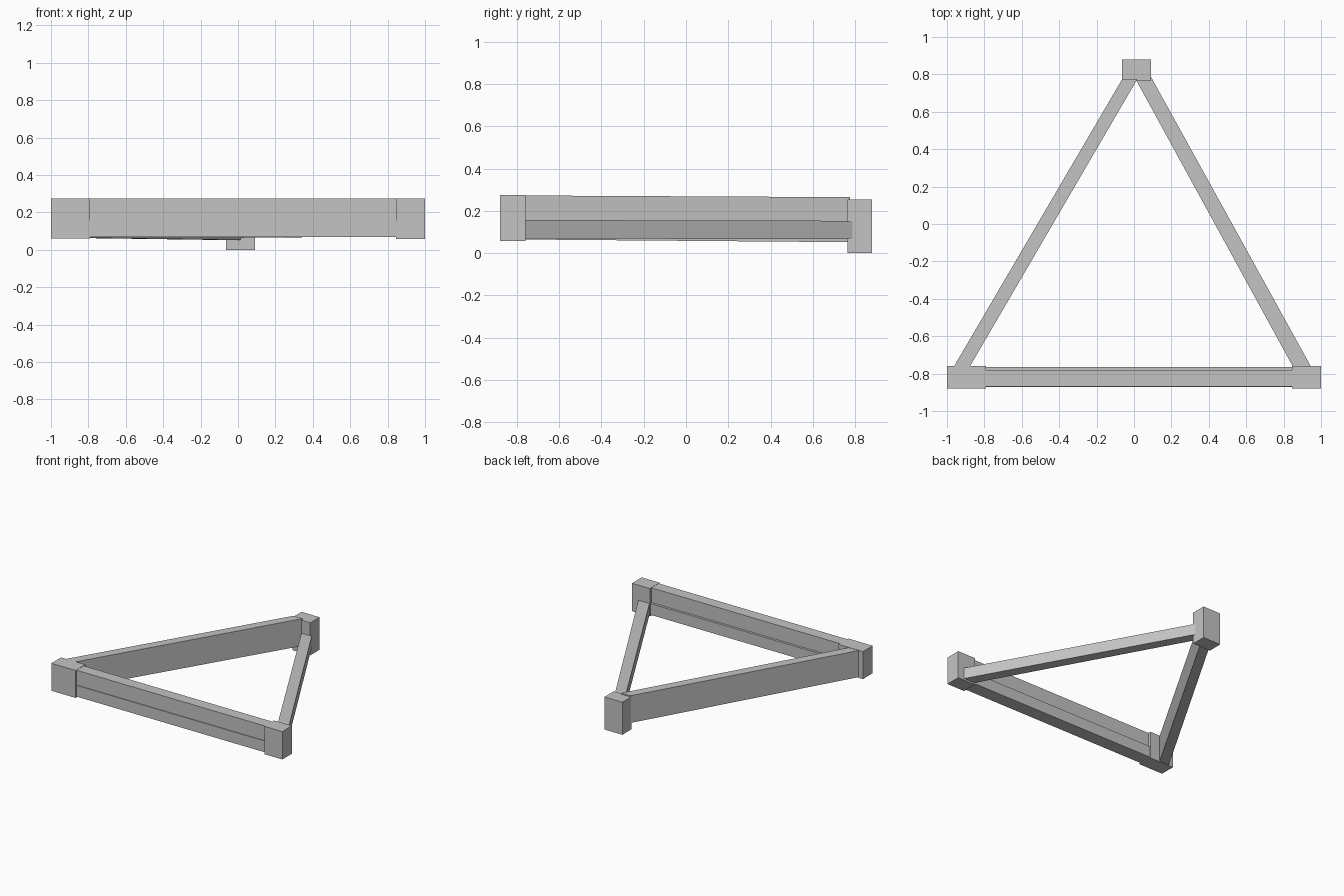
import bpy

cube = bpy.data.objects.get("Cube")
if cube:
    bpy.data.objects.remove(cube, do_unlink=True)

grey = bpy.data.materials.new("plain grey")
grey.use_nodes = True
COLOUR = (0.55, 0.55, 0.55, 1)
grey.diffuse_color = COLOUR
grey.node_tree.nodes["Principled BSDF"].inputs["Base Color"].default_value = COLOUR


def make_solid(name, rings):
    """Join two rings of four corners into a closed flat-sided bar."""
    faces = [(3, 2, 1, 0), (4, 5, 6, 7)]
    faces += [(i, (i + 1) % 4, (i + 1) % 4 + 4, i + 4) for i in range(4)]
    mesh = bpy.data.meshes.new(name)
    mesh.from_pydata(rings[0] + rings[1], [], faces)
    mesh.materials.append(grey)
    obj = bpy.data.objects.new(name, mesh)
    bpy.context.collection.objects.link(obj)
    return obj


def block(name, x, y, z):
    rings = [[(x[0], y[0], h), (x[1], y[0], h), (x[1], y[1], h), (x[0], y[1], h)]
             for h in z]
    return make_solid(name, rings)


def side_bar(name, front, back):
    """Slanting bar; each end is (y, x range, z range)."""
    rings = [[(x[0], y, z[0]), (x[0], y, z[1]), (x[1], y, z[1]), (x[1], y, z[0])]
             for y, x, z in (back, front)]
    return make_solid(name, rings)


# Corner blocks
block("right_corner_block", (-1, -0.79), (-0.88, -0.76), (0.06, 0.275))
block("left_corner_block", (0.845, 1), (-0.88, -0.76), (0.057, 0.275))
block("back_corner_block", (-0.065, 0.09), (0.765, 0.88), (0, 0.255))

# Front rail: two stacked planks
block("front_lower_plank", (-0.8, 0.86), (-0.872, -0.765), (0.068, 0.156))
block("front_upper_plank", (-0.8, 0.86), (-0.87, -0.78), (0.158, 0.273))

# Right rail: two stacked planks, dipping slightly to the back
front_x, back_x = (-0.985, -0.9), (-0.063, 0.018)
side_bar("right_lower_plank", (-0.8, front_x, (0.065, 0.168)),
         (0.775, back_x, (0.052, 0.16)))
side_bar("right_upper_plank", (-0.8, front_x, (0.168, 0.273)),
         (0.775, back_x, (0.16, 0.265)))

# Left rail: a single low plank
side_bar("left_plank", (-0.8, (0.87, 0.967), (0.07, 0.157)),
         (0.79, (0.0, 0.089), (0.066, 0.153)))
